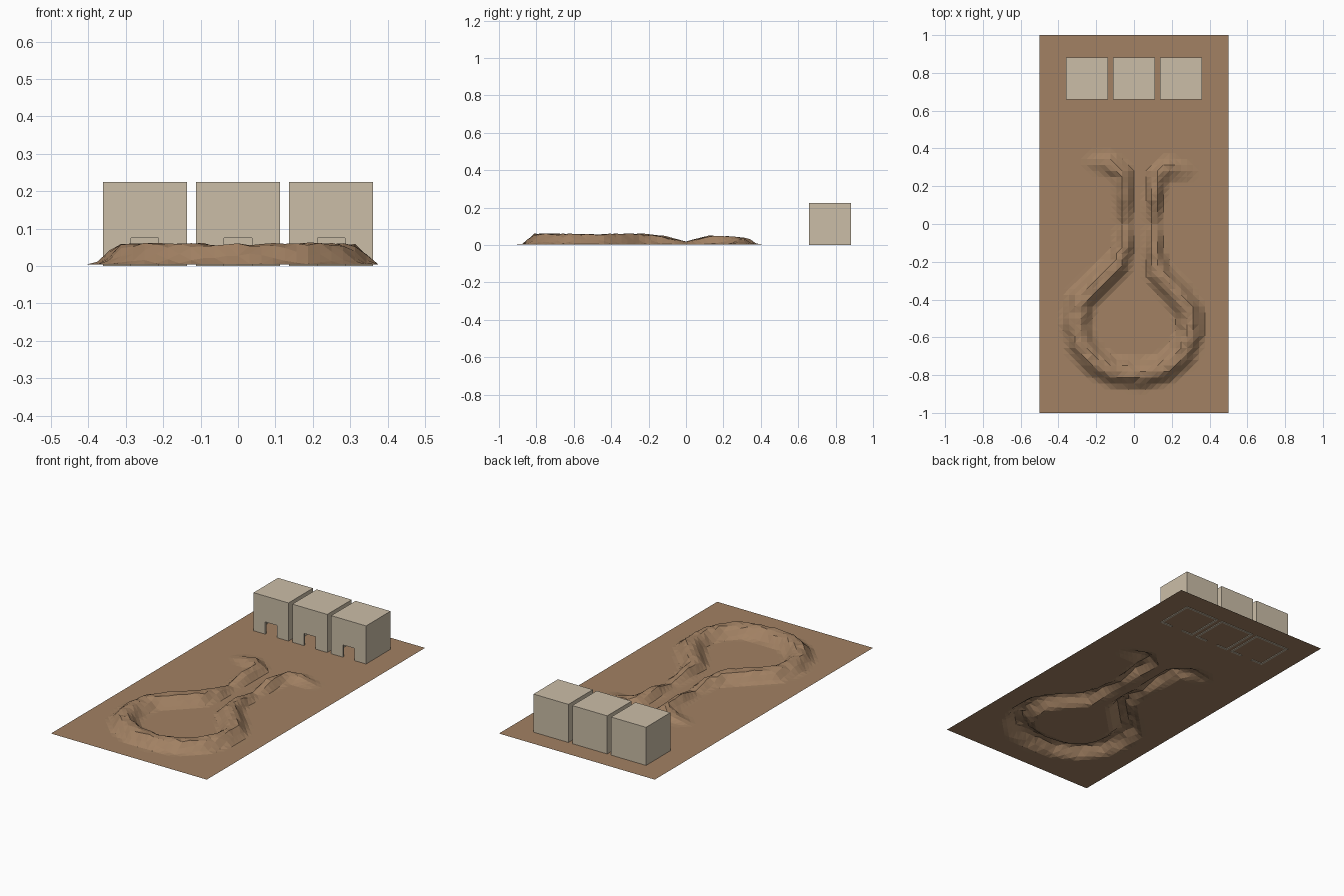
import bpy, bmesh, random
from mathutils import Vector
from mathutils.geometry import intersect_point_line

if "Cube" in bpy.data.objects:
    bpy.data.objects.remove(bpy.data.objects["Cube"])

random.seed(4)
GROUND_Z = 0.004


def material(name, rgb):
    m = bpy.data.materials.new(name)
    m.diffuse_color = (*rgb, 1)
    m.use_nodes = True
    m.node_tree.nodes["Principled BSDF"].inputs["Base Color"].default_value = m.diffuse_color
    return m


earth = material("brown earth", (0.36, 0.22, 0.125))
plaster = material("pale plaster", (0.60, 0.515, 0.39))


def add_object(name, bm, mat):
    me = bpy.data.meshes.new(name)
    bm.to_mesh(me)
    bm.free()
    me.materials.append(mat)
    ob = bpy.data.objects.new(name, me)
    bpy.context.collection.objects.link(ob)
    return ob


# Crest of the earth bank: x, y, height, half width of its foot
crest = [
    (-0.21, 0.33, 0.010, 0.06), (-0.13, 0.32, 0.030, 0.07), (-0.06, 0.27, 0.040, 0.06),
    (-0.055, 0.12, 0.046, 0.055), (-0.05, 0.0, 0.015, 0.05), (-0.055, -0.12, 0.045, 0.06),
    (-0.09, -0.22, 0.056, 0.08), (-0.19, -0.31, 0.056, 0.09), (-0.28, -0.40, 0.054, 0.09),
    (-0.305, -0.52, 0.052, 0.09), (-0.28, -0.64, 0.054, 0.09), (-0.21, -0.73, 0.056, 0.09),
    (-0.11, -0.78, 0.056, 0.09), (0.04, -0.795, 0.053, 0.09), (0.16, -0.765, 0.056, 0.09),
    (0.25, -0.69, 0.056, 0.09), (0.30, -0.58, 0.054, 0.08), (0.29, -0.46, 0.054, 0.09),
    (0.22, -0.36, 0.056, 0.09), (0.135, -0.27, 0.056, 0.08), (0.105, -0.14, 0.045, 0.06),
    (0.10, 0.0, 0.015, 0.05), (0.105, 0.12, 0.046, 0.055), (0.125, 0.26, 0.040, 0.06),
    (0.18, 0.295, 0.030, 0.07), (0.27, 0.28, 0.010, 0.06),
]


def bank_height(x, y):
    best = 0.0
    p = Vector((x, y, 0))
    for a, b in zip(crest, crest[1:]):
        q, t = intersect_point_line(p, Vector((a[0], a[1], 0)), Vector((b[0], b[1], 0)))
        t = max(0.0, min(1.0, t))
        x0, y0, h, w = (a[i] + (b[i] - a[i]) * t for i in range(4))
        s = max(0.0, 1 - ((x - x0) ** 2 + (y - y0) ** 2) ** 0.5 / w)
        best = max(best, h * min(1.0, 1.25 * s * s * (3 - 2 * s)))
    return best


# Ground sheet with the raised bank
bm = bmesh.new()
bmesh.ops.create_grid(bm, x_segments=32, y_segments=64, size=1)
for v in bm.verts:
    x, y = v.co.x * 0.5, v.co.y
    h = bank_height(x, y)
    v.co = (x, y, GROUND_Z + h * random.uniform(0.92, 1.06))
bmesh.ops.triangulate(bm, faces=[f for f in bm.faces if max(v.co.z for v in f.verts) > GROUND_Z])
flat = [e for e in bm.edges if len(e.link_faces) == 2 and
        all(v.co.z <= GROUND_Z + 1e-6 for f in e.link_faces for v in f.verts)]
bmesh.ops.dissolve_edges(bm, edges=flat, use_verts=False)
bmesh.ops.triangulate(bm, faces=[f for f in bm.faces if len(f.verts) > 4])
add_object("ground_with_bank", bm, earth)


# Hollow box hut, open underneath, with a doorway in the front
def hut(name, cx):
    r, d, top, door, cy = 0.112, 0.037, 0.225, 0.075, 0.77
    bm = bmesh.new()

    def face(*pts):
        bm.faces.new([bm.verts.new((cx + x, cy + y, z)) for x, y, z in pts])

    face((-r, -r, 0), (-d, -r, 0), (-d, -r, door), (d, -r, door), (d, -r, 0),
         (r, -r, 0), (r, -r, top), (-r, -r, top))
    face((r, r, 0), (-r, r, 0), (-r, r, top), (r, r, top))
    face((r, -r, 0), (r, r, 0), (r, r, top), (r, -r, top))
    face((-r, r, 0), (-r, -r, 0), (-r, -r, top), (-r, r, top))
    face((-r, -r, top), (r, -r, top), (r, r, top), (-r, r, top))
    bmesh.ops.remove_doubles(bm, verts=bm.verts, dist=1e-5)
    ob = add_object(name, bm, plaster)
    mod = ob.modifiers.new("walls", 'SOLIDIFY')
    mod.thickness = 0.01
    mod.offset = -1
    mod.use_even_offset = True


for name, cx in (("left_hut", -0.249), ("middle_hut", 0.0), ("right_hut", 0.249)):
    hut(name, cx)
